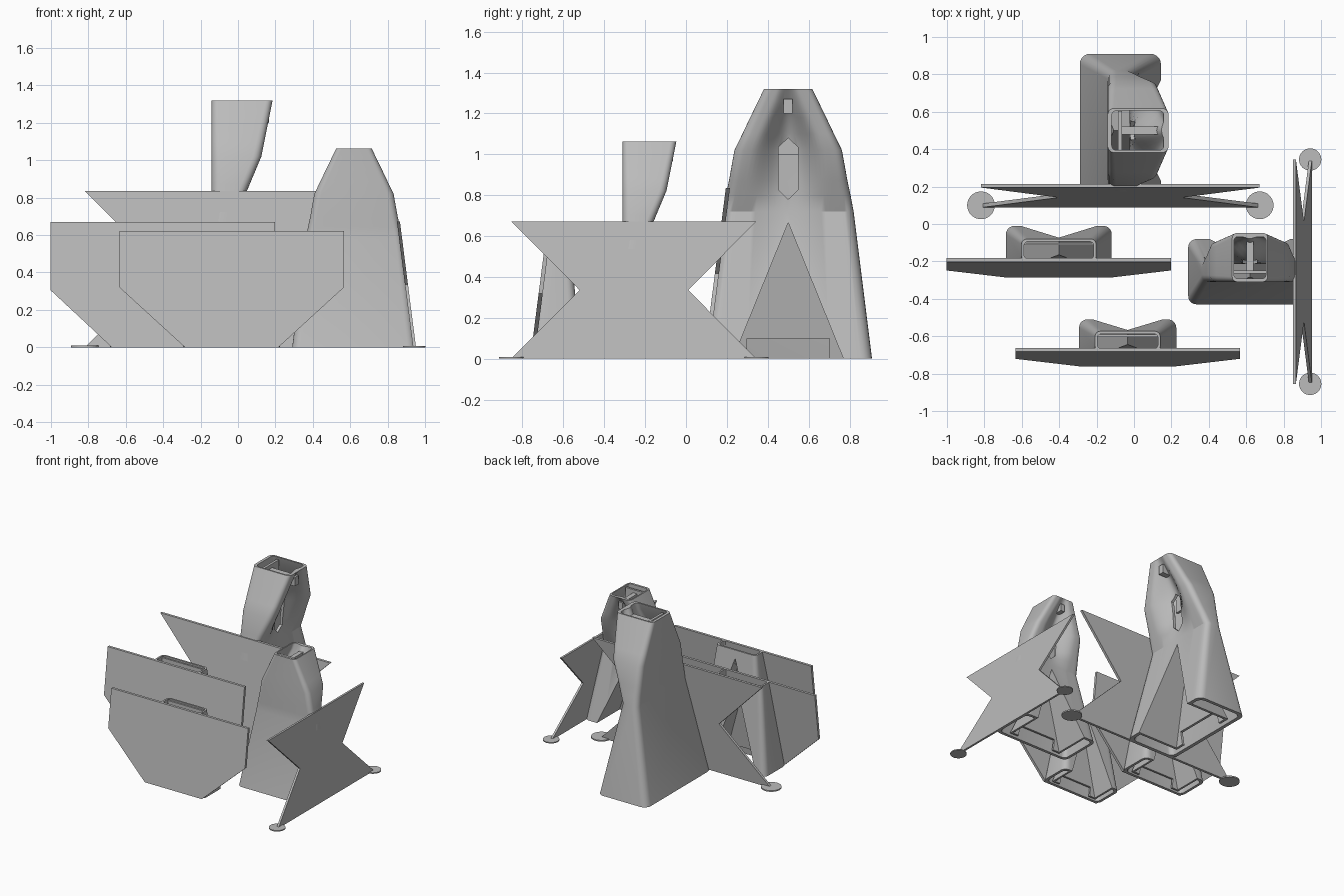
import bpy, bmesh, math
from mathutils import Matrix, Vector

cube = bpy.data.objects.get("Cube")
if cube:
    bpy.data.objects.remove(cube)

grey = bpy.data.materials.new("plain grey")
grey.use_nodes = True
GREY = (0.5, 0.5, 0.5, 1)
grey.diffuse_color = GREY
grey.node_tree.nodes["Principled BSDF"].inputs["Base Color"].default_value = GREY


def finish(name, bm):
    bmesh.ops.recalc_face_normals(bm, faces=bm.faces)
    mesh = bpy.data.meshes.new(name)
    bm.to_mesh(mesh)
    bm.free()
    mesh.materials.append(grey)
    obj = bpy.data.objects.new(name, mesh)
    bpy.context.collection.objects.link(obj)
    return obj


def loft(name, rings):
    """Closed solid through rings with equal point counts."""
    bm = bmesh.new()
    rows = [[bm.verts.new(p) for p in ring] for ring in rings]
    n = len(rows[0])
    for a, b in zip(rows, rows[1:]):
        for i in range(n):
            j = (i + 1) % n
            bm.faces.new((a[i], a[j], b[j], b[i]))
    bm.faces.new(rows[0])
    bm.faces.new(rows[-1])
    return finish(name, bm)


def section(z, back, front, half, radius, dent=0, dent_half=0.1, inset=0):
    """Rounded rectangle with an optional hollow in its front face."""
    back, front, half = back + inset, front - inset, half - inset
    r = max(radius - inset * 0.5, 0.012)
    pts = []
    for cx, cy, start in ((front - r, half - r, 0), (back + r, half - r, 90),
                          (back + r, r - half, 180), (front - r, r - half, 270)):
        for k in range(6):
            a = math.radians(start + 18 * k)
            pts.append((cx + r * math.cos(a), cy + r * math.sin(a), z))
    for k in range(1, 24):
        y = (half - r) * (k / 12 - 1)
        t = min(abs(y) / dent_half, 1)
        pts.append((front - dent * (0.5 + 0.5 * math.cos(math.pi * t)), y, z))
    return pts


def prism(name, outline, back, front):
    """Outline of (y, z) points closed between two sloping x planes."""
    return loft(name, [[(f(z), y, z) for y, z in outline] for f in (back, front)])


def plane(x0, slope):
    return lambda z: x0 + slope * z


def combine(obj, other, mode):
    mod = obj.modifiers.new(mode, 'BOOLEAN')
    mod.operation, mod.object, mod.solver = mode, other, 'EXACT'
    dg = bpy.context.evaluated_depsgraph_get()
    mesh = bpy.data.meshes.new_from_object(obj.evaluated_get(dg))
    obj.modifiers.clear()
    obj.data = mesh
    bpy.data.objects.remove(other)


def tower(name, stations, wall, tent, tent_back, lip, extras):
    """Hollow duct with a triangular niche in its front."""
    obj = loft(name, [section(*s) for s in stations])
    inner = [section(*s, inset=wall) for s in stations]
    for i, dz in ((0, -0.03), (-1, 0.03)):
        inner[i] = [(x, y, z + dz) for x, y, z in inner[i]]
    combine(obj, loft("cavity", inner), 'DIFFERENCE')
    half, apex = tent
    x0, slope = tent_back
    front0, front1 = stations[0][2], stations[1][2]
    lean = (front1 - front0) / stations[1][0]
    t = wall * 0.9
    combine(obj, prism("niche shell", [(-half - t, 0), (half + t, 0), (0, apex + 2 * t)],
                       plane(x0 - t, slope), plane(front0 - 0.006, lean)), 'UNION')
    grow = 1 + 0.05 / apex
    combine(obj, prism("niche", [(-half * grow, -0.05), (half * grow, -0.05), (0, apex)],
                       plane(x0, slope), plane(front0 + 0.1, lean)), 'DIFFERENCE')
    # outlet under the rear of the niche
    w = half * 0.75
    combine(obj, prism("outlet", [(-w, -0.05), (w, -0.05), (w, lip), (-w, lip)],
                       plane(x0 - 1.5 * t, slope), plane(x0 + t, slope)), 'DIFFERENCE')
    for part, mode in extras:
        combine(obj, part(), mode)
    bpy.ops.object.select_all(action='DESELECT')
    obj.select_set(True)
    bpy.context.view_layer.objects.active = obj
    bpy.ops.object.shade_smooth_by_angle(angle=math.radians(32))
    return obj


def place(objs, x, y, turn=0, scale=1):
    m = (Matrix.Translation((x, y, 0)) @ Matrix.Rotation(math.radians(turn), 4, 'Z')
         @ Matrix.Scale(scale, 4))
    for o in objs:
        o.data.transform(m)


def mirrored(points):
    return points + [(-u, z) for u, z in reversed(points)]


# Tall towers: ducts narrowing at the waist, flaring into a hooded tube
def hooded_set(name, x, y, turn, scale):
    stations = [(0, -0.217, 0.217, 0.41, 0.055),
                (0.72, -0.068, 0.072, 0.32, 0.045),
                (0.80, -0.068, 0.106, 0.305, 0.045, 0.034, 0.2),
                (0.87, -0.068, 0.135, 0.29, 0.045, 0.063, 0.2),
                (1.02, -0.068, 0.198, 0.263, 0.045, 0.12, 0.19),
                (1.10, -0.068, 0.214, 0.224, 0.042, 0.11, 0.15),
                (1.18, -0.068, 0.23, 0.186, 0.04, 0.08, 0.11),
                (1.26, -0.068, 0.246, 0.147, 0.037, 0.035, 0.07),
                (1.32, -0.068, 0.258, 0.118, 0.035)]
    slot = [(0, 0.78), (0.047, 0.825), (0.047, 1.035), (0, 1.08),
            (-0.047, 1.035), (-0.047, 0.825)]
    divider = [(-0.105, 1.0), (0.105, 1.0), (0.105, 1.3), (-0.105, 1.3)]
    rib = [(-0.022, 1.2), (0.022, 1.2), (0.022, 1.27), (-0.022, 1.27)]
    body = tower(name + "_tower", stations, 0.022, (0.27, 0.665), (-0.135, 0.17), 0.1, [
        (lambda: prism("slot", slot, plane(0.03, 0), plane(0.3, 0)), 'DIFFERENCE'),
        (lambda: prism("divider", divider, plane(-0.012, 0), plane(0.008, 0)), 'UNION'),
        (lambda: prism("rib", rib, plane(0.0, 0), plane(0.238, 0)), 'UNION')])
    # leaning notched plate on the narrow side
    star = mirrored([(0.745, 0.835), (0.33, 0.417), (0.745, 0)])
    plate = loft(name + "_notched_plate",
                 [[(u, -0.412 + d + 0.128 * z, z) for u, z in star] for d in (0, 0.02)])
    parts = [body, plate]
    # round feet under the lower corners
    for side, label in ((1, "left"), (-1, "right")):
        bm = bmesh.new()
        bmesh.ops.create_cone(bm, cap_ends=True, segments=40, radius1=0.074, radius2=0.074,
                              depth=0.01,
                              matrix=Matrix.Translation((side * 0.745, -0.4, 0.005)))
        parts.append(finish(f"{name}_{label}_foot_disc", bm))
    place(parts, x, y, turn, scale)


hooded_set("large", -0.073, 0.5, 0, 1)
hooded_set("medium", 0.62, -0.255, 90, 0.805)


# Low towers: short tapered ducts with a broad shield plate behind
def shield_set(name, x, y, height, depth, half, top_depth, top_half, knee, lean):
    stations = [(0, 0, depth, half, 0.045),
                (height, lean, lean + top_depth, top_half, 0.03)]
    divider = [(-top_half + 0.015, height - 0.12), (top_half - 0.015, height - 0.12),
               (top_half - 0.015, height - 0.01), (0.015 - top_half, height - 0.01)]
    mid = lean + top_depth * 0.72
    body = tower(name + "_tower", stations, 0.017, (half * 0.72, height * 0.9),
                 (0.055, lean / height), 0.07, [
        (lambda: prism("divider", divider, plane(mid, 0), plane(mid + 0.012, 0)), 'UNION')])
    outline = mirrored([(0.6, height), (0.6, knee), (half - 0.01, 0)])
    plate = loft(name + "_shield_plate",
                 [[(d + lean / height * z, u, z) for u, z in outline]
                  for d in (-0.002, 0.018)])
    place([body, plate], x, y, 90)


shield_set("rear_low", -0.402, -0.285, 0.67, 0.275, 0.283, 0.12, 0.2, 0.305, 0.085)
shield_set("front_low", -0.034, -0.76, 0.622, 0.25, 0.26, 0.107, 0.175, 0.32, 0.08)
